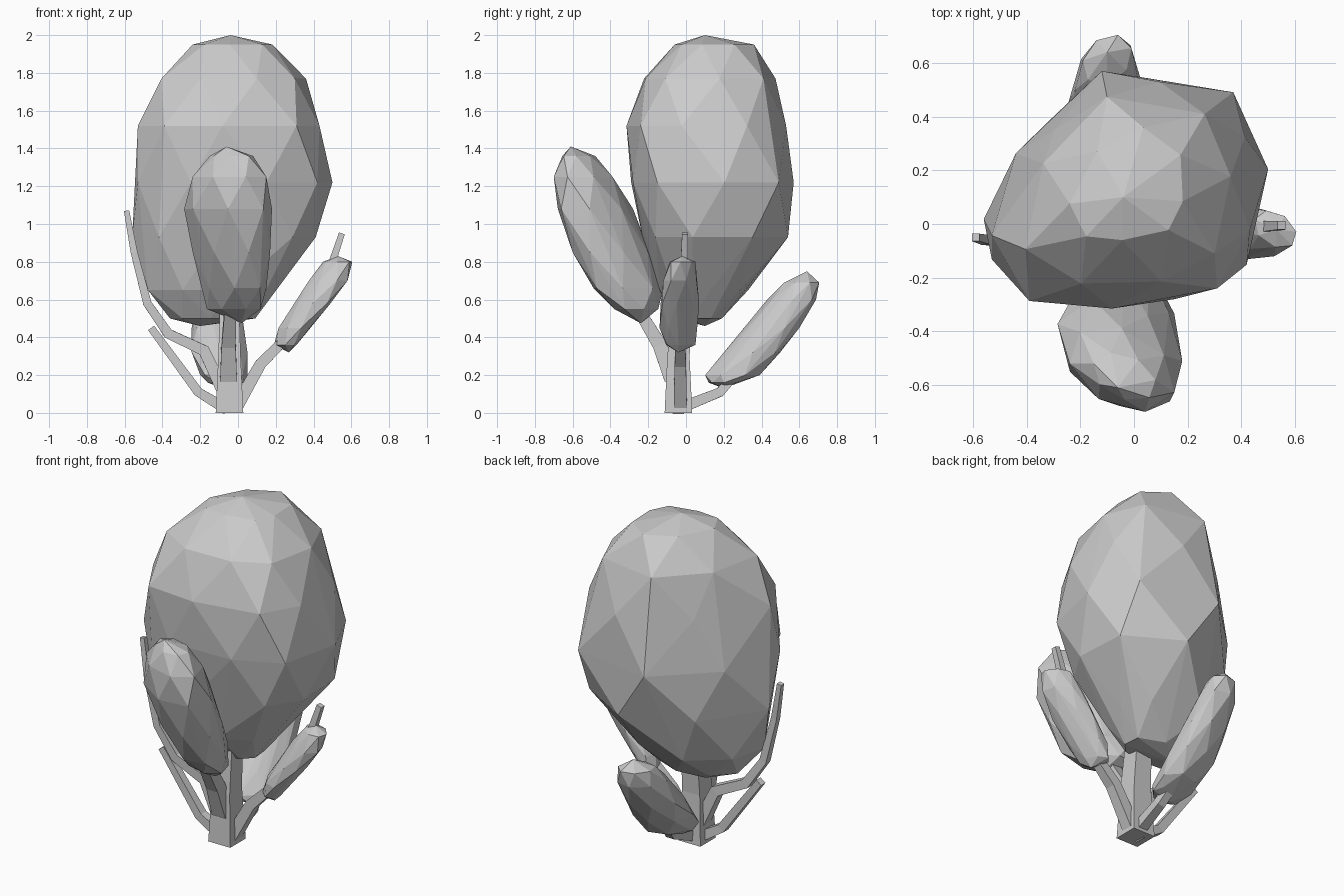
import bpy, bmesh, math
from mathutils import Vector

if "Cube" in bpy.data.objects:
    bpy.data.objects.remove(bpy.data.objects["Cube"])


def make_object(name, bm):
    bmesh.ops.recalc_face_normals(bm, faces=bm.faces[:])
    mesh = bpy.data.meshes.new(name)
    bm.to_mesh(mesh)
    bm.free()
    obj = bpy.data.objects.new(name, mesh)
    bpy.context.collection.objects.link(obj)
    return obj


def remap(values, low, high):
    a, b = min(values), max(values)
    return [low + (v - a) / (b - a) * (high - low) for v in values]


def foliage(name, outline, top, rings, bottom):
    """Faceted blob: staggered rings (z, x range, y range) between two tips."""
    bm = bmesh.new()
    bm.verts.new(top)
    bm.verts.new(bottom)
    for i, (z, x0, x1, y0, y1) in enumerate(rings):
        xs = remap([p[0] for p in outline], x0, x1)
        ys = remap([p[1] for p in outline], y0, y1)
        for x, y in list(zip(xs, ys))[i % 2::2]:
            bm.verts.new((x, y, z))
    hull = bmesh.ops.convex_hull(bm, input=bm.verts[:])
    loose = set(hull["geom_interior"]) | set(hull["geom_unused"])
    bmesh.ops.delete(bm, geom=[g for g in loose if isinstance(g, bmesh.types.BMVert)],
                     context='VERTS')
    return make_object(name, bm)


def skewed_plan(skew, count=14):
    """Oval plan leaning towards one diagonal."""
    angles = [math.tau * (k + .5) / count for k in range(count)]
    return [(math.cos(a), math.sin(a - skew)) for a in angles]


def branch(name, points, start, end):
    """Square tapering tube along a path."""
    bm = bmesh.new()
    pts = [Vector(p) for p in points]
    span = pts[-1] - pts[0]
    ref = Vector((1, 0, 0)) if abs(span.y) > abs(span.x) else Vector((0, 1, 0))
    rings = []
    for i, p in enumerate(pts):
        tangent = (pts[min(i + 1, len(pts) - 1)] - pts[max(i - 1, 0)]).normalized()
        side = tangent.cross(ref).normalized()
        other = tangent.cross(side).normalized()
        r = start + (end - start) * i / (len(pts) - 1)
        rings.append([bm.verts.new(p + side * r * a + other * r * b)
                      for a, b in ((1, 1), (-1, 1), (-1, -1), (1, -1))])
    for low, high in zip(rings, rings[1:]):
        for k in range(4):
            n = (k + 1) % 4
            bm.faces.new((low[k], low[n], high[n], high[k]))
    bm.faces.new(rings[0])
    bm.faces.new(rings[-1])
    return make_object(name, bm)


# Crown: egg-shaped plan, longer along one diagonal
crown_plan = [(-.55, -.02), (-.53, -.14), (-.40, -.28), (-.25, -.30), (-.07, -.31),
              (.15, -.29), (.35, -.23), (.42, -.16), (.48, 0), (.50, .20),
              (.46, .37), (.37, .49), (.12, .59), (-.12, .57), (-.30, .40), (-.44, .26)]
foliage("crown", crown_plan, (-.04, .10, 2.0), [
    (1.95, -.24, .19, -.06, .36),
    (1.77, -.42, .36, -.23, .49),
    (1.52, -.53, .45, -.315, .53),
    (1.22, -.55, .50, -.30, .59),
    (.93, -.56, .43, -.23, .54),
    (.65, -.49, .20, -.15, .34),
    (.50, -.36, .10, -.05, .19)], (-.20, .10, .46))

# Smaller leaf clumps
foliage("front_clump", skewed_plan(.35), (-.06, -.61, 1.41), [
    (1.36, -.15, .08, -.66, -.48),
    (1.25, -.24, .15, -.70, -.38),
    (1.08, -.285, .18, -.69, -.28),
    (.85, -.24, .17, -.60, -.19),
    (.66, -.185, .15, -.50, -.12),
    (.55, -.165, .12, -.38, -.14)], (.02, -.24, .475))
foliage("right_clump", skewed_plan(.35), (.53, -.02, .83), [
    (.80, .45, .605, -.09, .05),
    (.70, .375, .58, -.12, .06),
    (.58, .30, .49, -.14, .07),
    (.45, .215, .38, -.14, .065),
    (.36, .19, .31, -.11, .05)], (.27, -.04, .32))
foliage("back_clump", skewed_plan(-.25), (-.10, .64, .75), [
    (.69, -.19, -.01, .52, .705),
    (.60, -.22, .01, .43, .69),
    (.45, -.245, .03, .31, .60),
    (.32, -.245, .05, .20, .50),
    (.20, -.20, .05, .10, .39),
    (.16, -.16, .03, .12, .28)], (-.08, .20, .13))

# Trunk and branches
branch("trunk", [(-.045, -.04, 0), (-.045, -.04, .3), (-.045, 0, .75)], .073, .045)
branch("front_branch", [(-.05, -.07, .18), (-.05, -.14, .36), (-.04, -.26, .56)], .045, .03)
branch("right_branch", [(-.01, -.03, .03), (.12, -.03, .26), (.24, -.03, .38),
                        (.48, -.01, .74), (.55, -.005, .95)], .035, .016)
branch("left_low_branch", [(-.06, -.04, .02), (-.21, -.05, .11), (-.46, -.05, .45)], .03, .02)
branch("left_high_branch", [(-.07, -.04, .10), (-.18, -.04, .33), (-.37, -.05, .42),
                            (-.48, -.06, .58), (-.55, -.06, .85), (-.59, -.05, 1.07)],
       .035, .014)
branch("back_branch", [(-.04, -.02, .03), (-.03, .18, .11), (-.08, .35, .30)], .03, .02)
